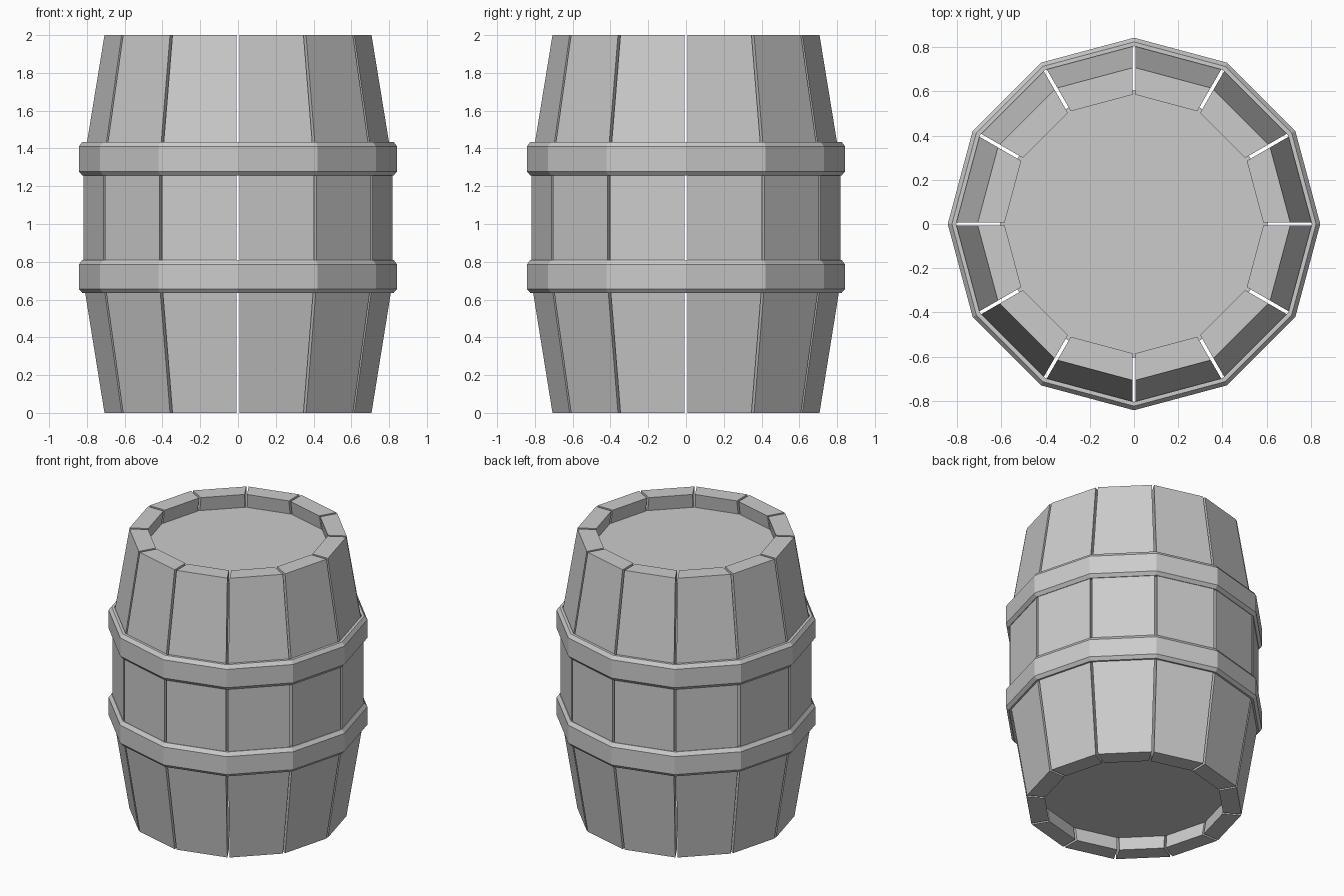
import bpy, bmesh
from math import sin, cos, pi, radians

if "Cube" in bpy.data.objects:
    bpy.data.objects.remove(bpy.data.objects["Cube"])

SIDES = 12
HALF = radians(15)
GAP = 0.008          # half the slit between neighbouring staves


def finish(name, bm):
    bmesh.ops.recalc_face_normals(bm, faces=bm.faces)
    me = bpy.data.meshes.new(name)
    bm.to_mesh(me)
    bm.free()
    ob = bpy.data.objects.new(name, me)
    bpy.context.collection.objects.link(ob)
    return ob


def stave(i):
    # closed (radius, z) loop: bowed outside, then inside
    profile = [(0.709, 0), (0.82, 0.69), (0.82, 1.32), (0.709, 2),
               (0.587, 2), (0.698, 1.32), (0.698, 0.69), (0.587, 0)]
    bm = bmesh.new()
    a = HALF + i * 2 * HALF
    sides = []
    for s in (-1, 1):
        ring = []
        for r, z in profile:
            u, v = r * cos(HALF), s * (r * sin(HALF) - GAP)
            ring.append(bm.verts.new((u * cos(a) - v * sin(a),
                                      u * sin(a) + v * cos(a), z)))
        sides.append(ring)
    p, q = sides
    n = len(profile)
    for k in range(n):
        m = (k + 1) % n
        bm.faces.new((p[k], p[m], q[m], q[k]))
    # side walls as strips of quads
    for ring in sides:
        for k in range(3):
            bm.faces.new((ring[k], ring[k + 1], ring[6 - k], ring[7 - k]))
    finish(f"stave_{i + 1}", bm)


def hoop(name, z0, z1):
    # chamfered band section swept round twelve corners
    profile = [(0.805, z0), (0.824, z0), (0.843, z0 + 0.022),
               (0.843, z1 - 0.025), (0.824, z1), (0.805, z1)]
    bm = bmesh.new()
    rings = [[bm.verts.new((r * cos(i * pi / 6), r * sin(i * pi / 6), z))
              for r, z in profile] for i in range(SIDES)]
    n = len(profile)
    for i in range(SIDES):
        p, q = rings[i], rings[(i + 1) % SIDES]
        for k in range(n):
            m = (k + 1) % n
            bm.faces.new((p[k], p[m], q[m], q[k]))
    finish(name, bm)


def lid(name, z):
    # flat twelve-sided board set inside the rim
    bm = bmesh.new()
    bm.faces.new([bm.verts.new((0.606 * cos(i * pi / 6), 0.606 * sin(i * pi / 6), z))
                  for i in range(SIDES)])
    finish(name, bm)


for i in range(SIDES):
    stave(i)
hoop("lower_hoop", 0.635, 0.81)
hoop("upper_hoop", 1.257, 1.435)
lid("top_lid", 1.9)
lid("bottom_lid", 0.1)
